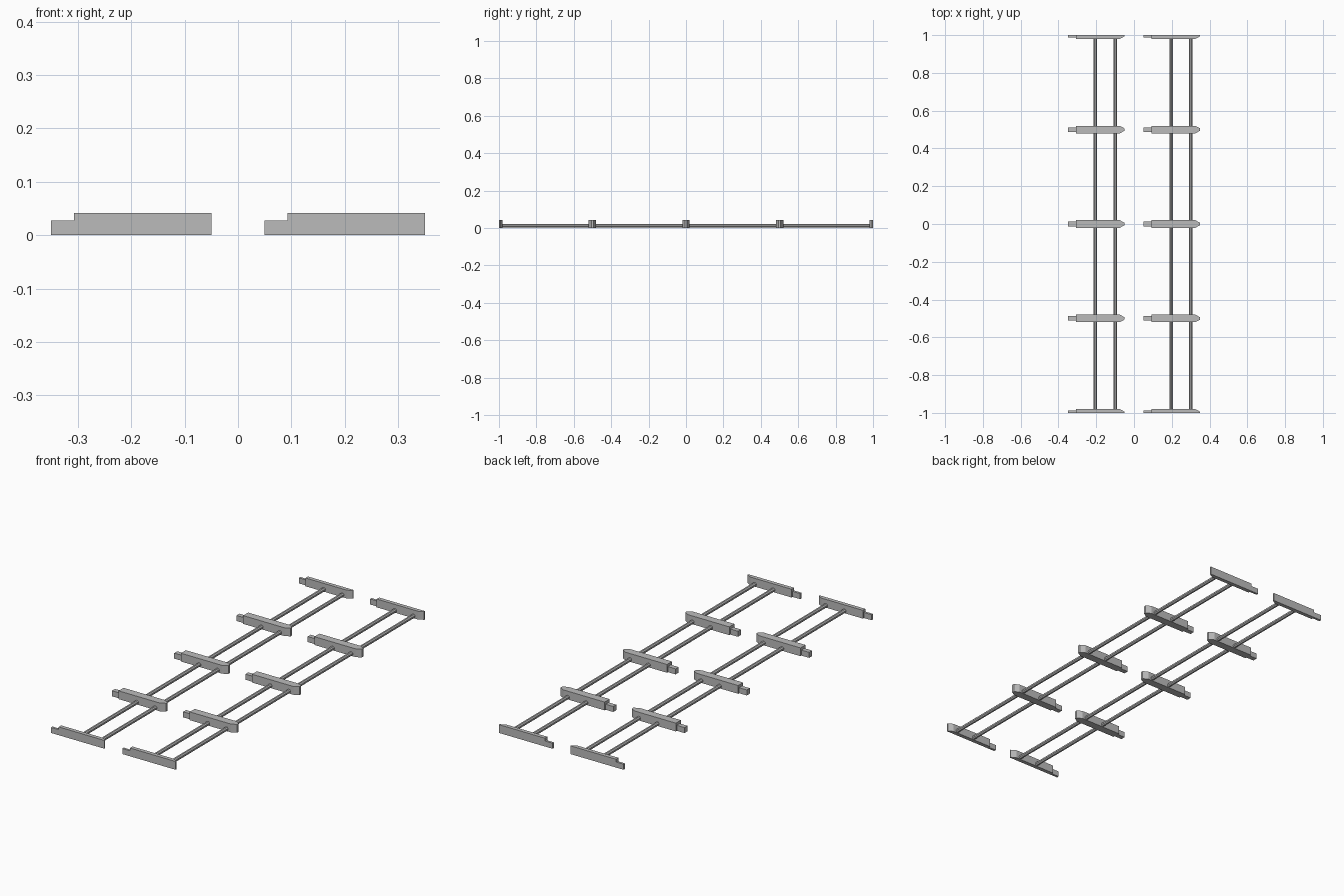
import bpy, bmesh, math
from mathutils import Matrix

if "Cube" in bpy.data.objects:
    bpy.data.objects.remove(bpy.data.objects["Cube"])

grey = bpy.data.materials.new("grey_metal")
grey.diffuse_color = (0.5, 0.5, 0.5, 1)
grey.use_nodes = True
grey.node_tree.nodes["Principled BSDF"].inputs["Base Color"].default_value = grey.diffuse_color


def finish(name, bm):
    bmesh.ops.recalc_face_normals(bm, faces=bm.faces)
    mesh = bpy.data.meshes.new(name)
    bm.to_mesh(mesh)
    bm.free()
    mesh.materials.append(grey)
    obj = bpy.data.objects.new(name, mesh)
    bpy.context.collection.objects.link(obj)


def prism(name, outline, height, x, y):
    """Extrude a plan outline upward from the ground."""
    bm = bmesh.new()
    base = bm.faces.new([bm.verts.new((x + px, y + py, 0)) for px, py in outline])
    top = bmesh.ops.extrude_face_region(bm, geom=[base])["geom"]
    for v in top:
        if isinstance(v, bmesh.types.BMVert):
            v.co.z = height
    finish(name, bm)


def rod(name, x, radius=0.01):
    """Long eight-sided rail along y."""
    bm = bmesh.new()
    bmesh.ops.create_cone(bm, cap_ends=True, segments=8, radius1=radius,
                          radius2=radius, depth=1.99)
    bmesh.ops.rotate(bm, verts=bm.verts, matrix=Matrix.Rotation(math.pi / 8, 3, 'Z'))
    bmesh.ops.rotate(bm, verts=bm.verts, matrix=Matrix.Rotation(math.pi / 2, 3, 'X'))
    bmesh.ops.translate(bm, verts=bm.verts, vec=(x, 0, 0.012))
    finish(name, bm)


for side, cx in (("left", -0.2), ("right", 0.2)):
    # Pair of rails
    rod(side + "_outer_rail", cx - 0.004)
    rod(side + "_inner_rail", cx + 0.1)
    # Cross ties; the first and last are cut in half lengthwise
    for i in range(5):
        y = -1 + 0.5 * i
        lo = 0 if i == 0 else -1
        hi = 0 if i == 4 else 1
        w, t, n = 0.02, 0.012, 0.006   # body, tongue and nose half widths
        body = [(-0.107, lo * w), (0.125, lo * w), (0.15, lo * n),
                (0.15, hi * n), (0.125, hi * w), (-0.107, hi * w)]
        tongue = [(-0.15, lo * t), (-0.107, lo * t), (-0.107, hi * t), (-0.15, hi * t)]
        prism(f"{side}_tie_{i}", body, 0.042, cx, y)
        prism(f"{side}_tie_tongue_{i}", tongue, 0.028, cx, y)
